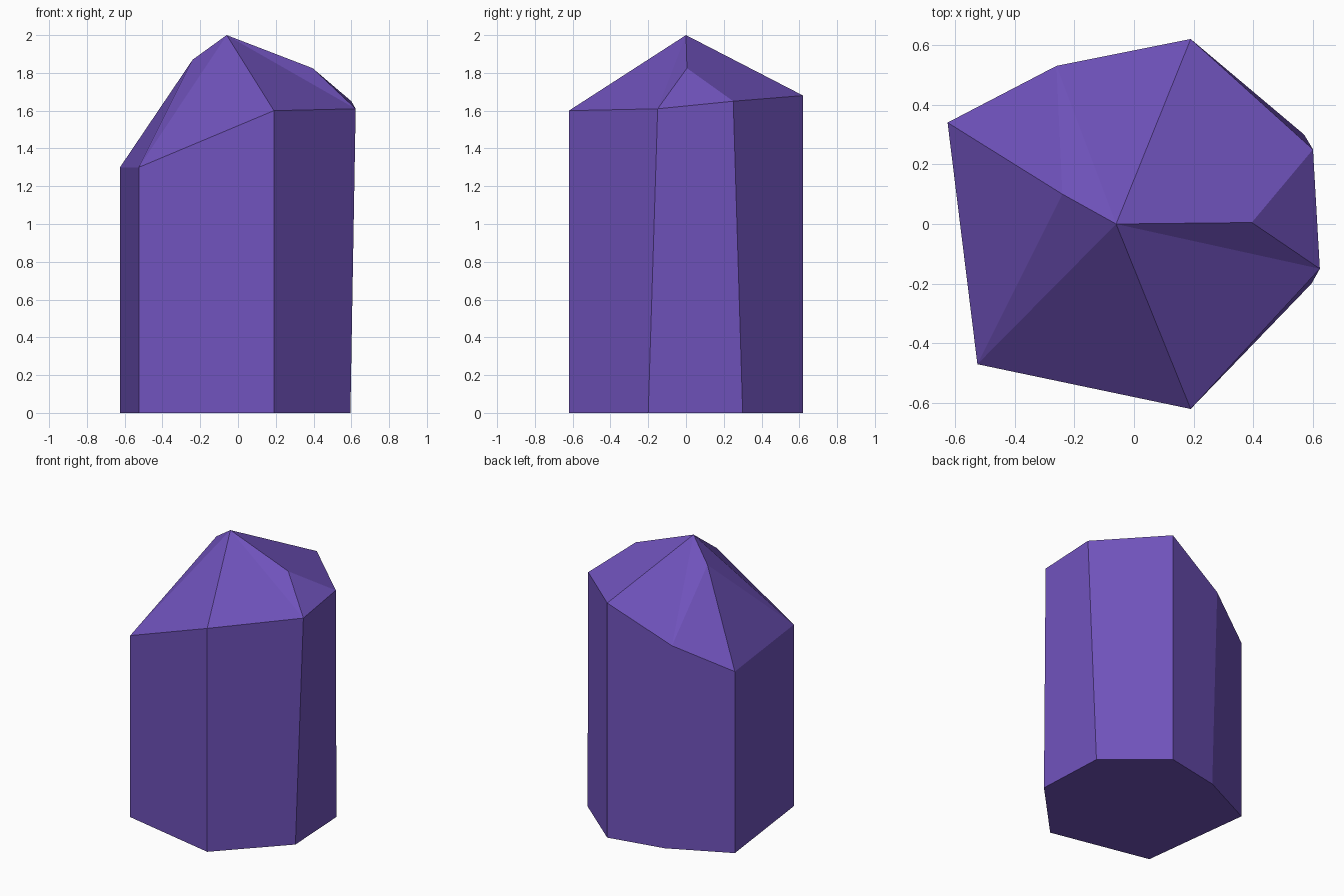
import bpy
import bmesh

if "Cube" in bpy.data.objects:
    bpy.data.objects.remove(bpy.data.objects["Cube"])

# Base outline, and the cut heights with the outline at the shoulder
base = [(-0.525, -0.47), (0.19, -0.62), (0.595, -0.20), (0.57, 0.30),
        (0.19, 0.62), (-0.21, 0.54), (-0.625, 0.34)]
shoulder = [(-0.525, -0.47, 1.30), (0.19, -0.62, 1.60), (0.623, -0.15, 1.61),
            (0.60, 0.25, 1.65), (0.19, 0.62, 1.68), (-0.26, 0.53, 1.46),
            (-0.625, 0.34, 1.30)]

bm = bmesh.new()
low = [bm.verts.new((x, y, 0)) for x, y in base]
top = [bm.verts.new(p) for p in shoulder]

# Base and shaft walls
bm.faces.new(low[::-1])
n = len(low)
for i in range(n):
    j = (i + 1) % n
    bm.faces.new((low[i], low[j], top[j], top[i]))

# Faceted tip with its two ridge points
a, b, c, d, e, f, g = top
peak = bm.verts.new((-0.06, 0, 2))
left = bm.verts.new((-0.24, 0.10, 1.87))
right = bm.verts.new((0.395, 0.005, 1.825))
for facet in [(g, a, left), (left, a, peak), (a, b, peak), (b, c, peak),
              (c, right, peak), (c, d, right), (right, d, e, peak),
              (e, f, peak), (f, left, peak), (f, g, left)]:
    bm.faces.new(facet)
bmesh.ops.recalc_face_normals(bm, faces=bm.faces)

mesh = bpy.data.meshes.new("crystal")
bm.to_mesh(mesh)
bm.free()
crystal = bpy.data.objects.new("crystal", mesh)
bpy.context.collection.objects.link(crystal)

# Purple stone
mat = bpy.data.materials.new("purple_stone")
mat.diffuse_color = (0.16, 0.085, 0.50, 1)
mat.use_nodes = True
mat.node_tree.nodes["Principled BSDF"].inputs["Base Color"].default_value = mat.diffuse_color
mesh.materials.append(mat)
